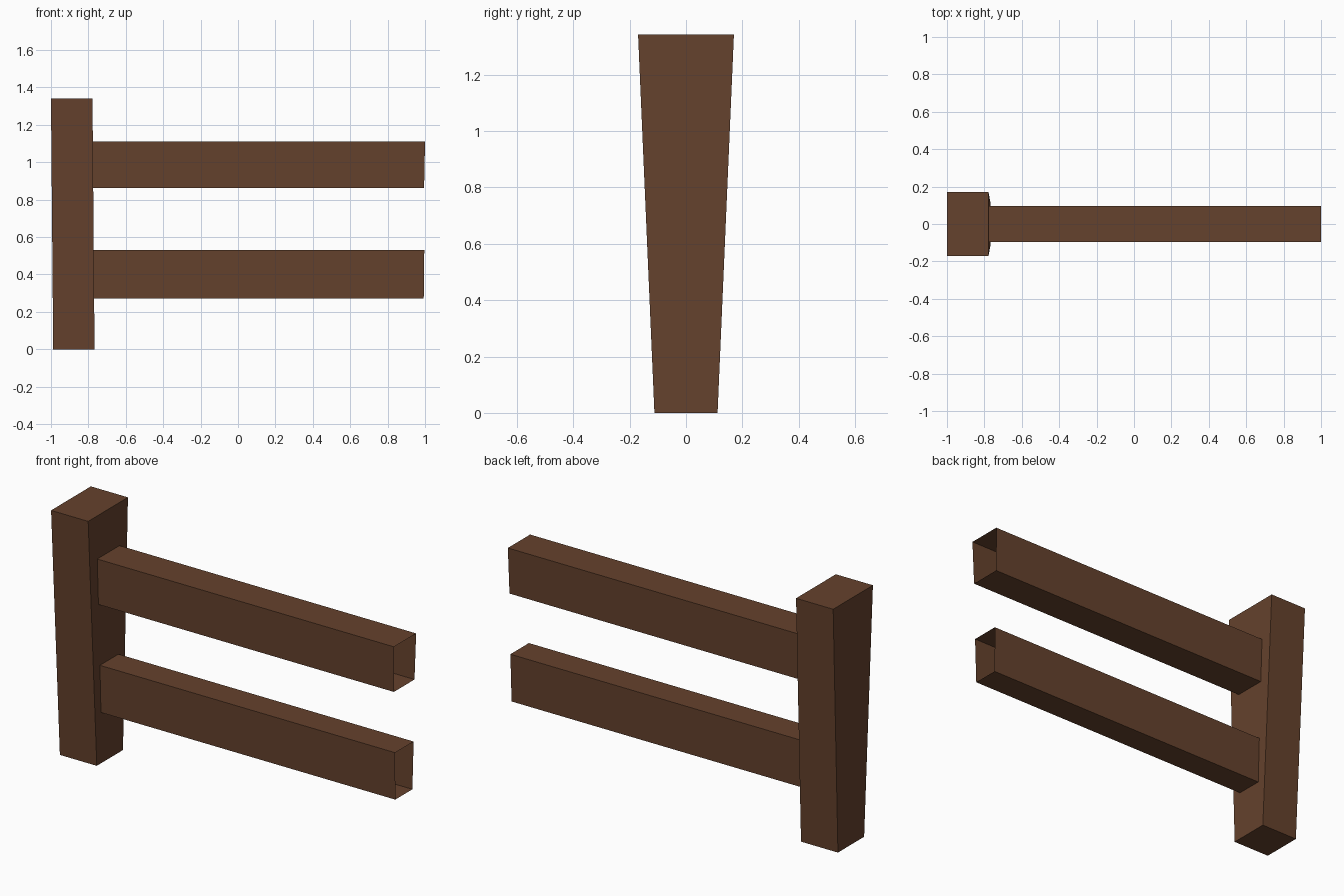
import bpy

if "Cube" in bpy.data.objects:
    bpy.data.objects.remove(bpy.data.objects["Cube"])

wood = bpy.data.materials.new("brown_wood")
wood.diffuse_color = (0.13, 0.054, 0.026, 1)
wood.use_nodes = True
wood.node_tree.nodes["Principled BSDF"].inputs["Base Color"].default_value = wood.diffuse_color


def tapered_box(name, bottom, top, open_ends=False):
    """bottom / top are (x0, x1, half_width_y, z); open_ends drops the x caps."""
    verts = []
    for x0, x1, w, z in (bottom, top):
        verts += [(x0, -w, z), (x1, -w, z), (x1, w, z), (x0, w, z)]
    faces = [(3, 2, 1, 0), (4, 5, 6, 7), (0, 1, 5, 4), (2, 3, 7, 6)]
    if not open_ends:
        faces += [(1, 2, 6, 5), (3, 0, 4, 7)]
    mesh = bpy.data.meshes.new(name)
    mesh.from_pydata(verts, [], faces)
    mesh.materials.append(wood)
    obj = bpy.data.objects.new(name, mesh)
    bpy.context.collection.objects.link(obj)
    return obj


# Post, wider towards the top
tapered_box("post", (-0.988, -0.767, 0.112, 0), (-1.0, -0.778, 0.17, 1.342))

# Hollow rails, open where the next fence section joins
tapered_box("lower_rail", (-0.77, 0.993, 0.073, 0.273), (-0.772, 0.996, 0.079, 0.53), True)
tapered_box("upper_rail", (-0.774, 0.995, 0.088, 0.862), (-0.776, 1.0, 0.095, 1.11), True)
